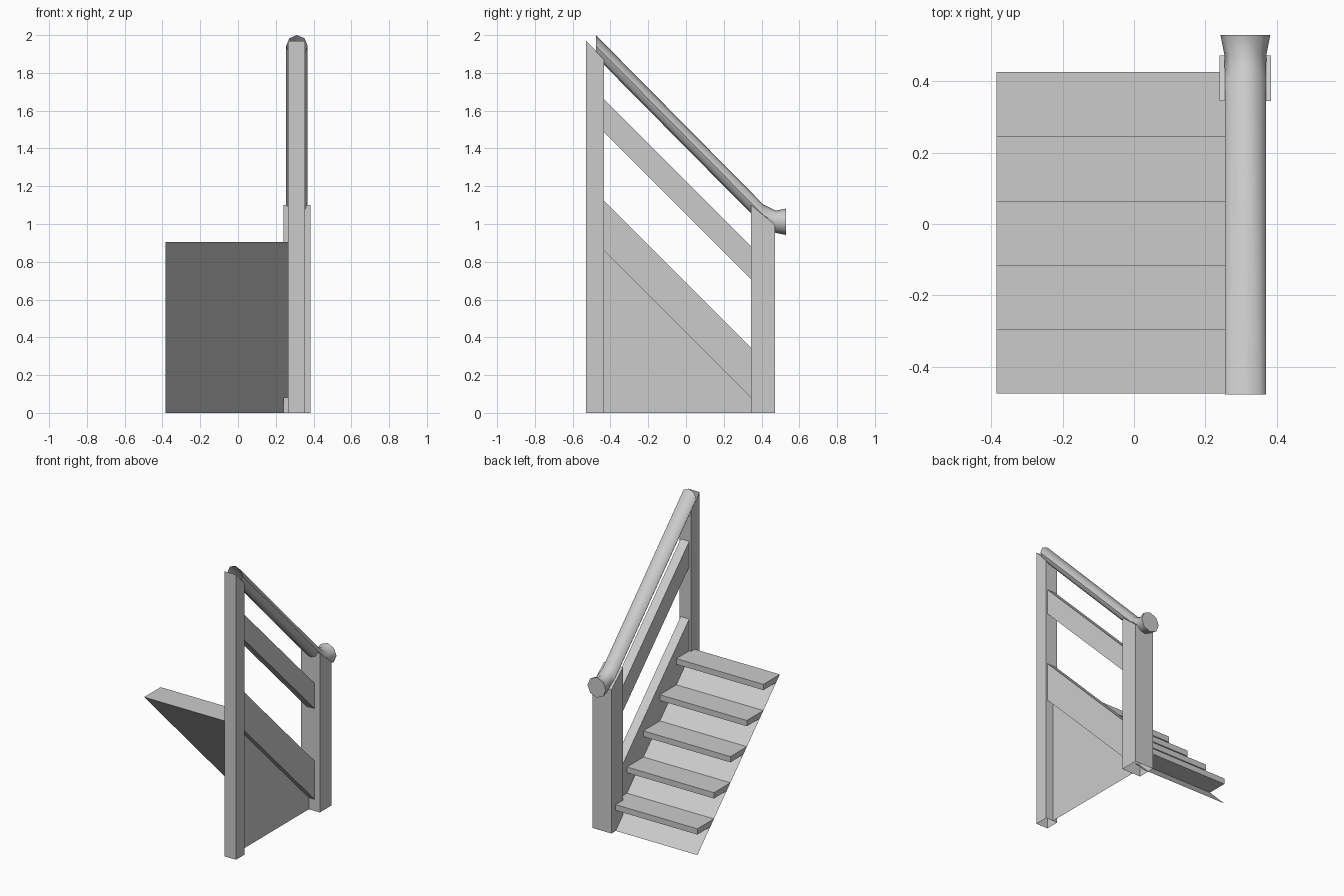
import bpy, bmesh, math

cube = bpy.data.objects.get("Cube")
if cube:
    bpy.data.objects.remove(cube)

grey = bpy.data.materials.new("plain_grey")
grey.use_nodes = True
colour = (0.6, 0.6, 0.6, 1)
grey.diffuse_color = colour
grey.node_tree.nodes["Principled BSDF"].inputs["Base Color"].default_value = colour


def finish(name, bm):
    mesh = bpy.data.meshes.new(name)
    bm.to_mesh(mesh)
    bm.free()
    mesh.materials.append(grey)
    obj = bpy.data.objects.new(name, mesh)
    bpy.context.collection.objects.link(obj)
    return obj


def prism(name, x0, x1, profile, open_top=False, open_bottom=False):
    """Side profile in (y, z), extruded from x0 to x1."""
    bm = bmesh.new()
    rings = [[bm.verts.new((x, y, z)) for y, z in profile] for x in (x0, x1)]
    bm.faces.new(rings[0])
    bm.faces.new(rings[1])
    n = len(profile)
    for i in range(n):
        j = (i + 1) % n
        bm.faces.new((rings[0][i], rings[0][j], rings[1][j], rings[1][i]))
    bmesh.ops.recalc_face_normals(bm, faces=bm.faces)
    bm.normal_update()
    drop = [f for f in bm.faces if (open_top and f.normal.z > 0.3)
            or (open_bottom and f.normal.z < -0.3)]
    bmesh.ops.delete(bm, geom=drop, context="FACES_ONLY")
    return finish(name, bm)


def sheet(name, points):
    bm = bmesh.new()
    bm.faces.new([bm.verts.new(p) for p in points])
    return finish(name, bm)


# Hollow posts with sloping tops
FRONT, BACK = -0.435, 0.345
prism("front_post", 0.266, 0.356,
      [(-0.53, 0), (FRONT, 0), (FRONT, 1.875), (-0.53, 1.97)],
      open_top=True, open_bottom=True)
prism("back_post", 0.24, 0.384,
      [(BACK, 0), (0.472, 0), (0.472, 0.995), (BACK, 1.1)], open_bottom=True)

# Sloping boards between the posts
for name, low, height in (("upper_board", 1.487, 0.175), ("lower_board", 0.86, 0.265)):
    drop = FRONT - BACK
    prism(name, 0.28, 0.345,
          [(FRONT, low), (BACK, low + drop), (BACK, low + drop + height), (FRONT, low + height)])

# Triangular side panel below the lower board
sheet("side_panel", [(0.3, FRONT, 0), (0.3, BACK, 0), (0.3, BACK, 0.08), (0.3, FRONT, 0.86)])

# Sloping underside sheet and five treads resting on it
LEFT, RIGHT, TOP, STEP = -0.385, 0.285, 0.905, 0.18
sheet("stair_underside", [(LEFT, -0.475, TOP), (LEFT, 0.425, 0),
                          (RIGHT, 0.425, 0), (RIGHT, -0.475, TOP)])
for i in range(5):
    y, z, t = -0.475 + STEP * i, TOP - STEP * 1.005 * i, 0.04
    prism(f"tread_{i + 1}", LEFT, RIGHT,
          [(y, z), (y + t, z - t), (y + STEP, z - t), (y + STEP, z)])

# Round handrail, open at the upper end and flared at the lower end
bm = bmesh.new()
SIDES = 8
rings = []
for y, z, r in ((-0.477, 1.943, 0.057), (0.41, 1.046, 0.057),
                (0.475, 1.012, 0.059), (0.53, 1.012, 0.07)):
    angles = [2 * math.pi * k / SIDES for k in range(SIDES)]
    rings.append([bm.verts.new((0.312 + r * math.cos(a), y, z + r * math.sin(a)))
                  for a in angles])
for a, b in zip(rings, rings[1:]):
    for k in range(SIDES):
        m = (k + 1) % SIDES
        bm.faces.new((a[k], b[k], b[m], a[m]))
bm.faces.new(rings[-1])
bmesh.ops.recalc_face_normals(bm, faces=bm.faces)
rail = finish("handrail", bm)
bpy.ops.object.select_all(action="DESELECT")
rail.select_set(True)
bpy.context.view_layer.objects.active = rail
bpy.ops.object.shade_smooth_by_angle(angle=math.radians(50))
